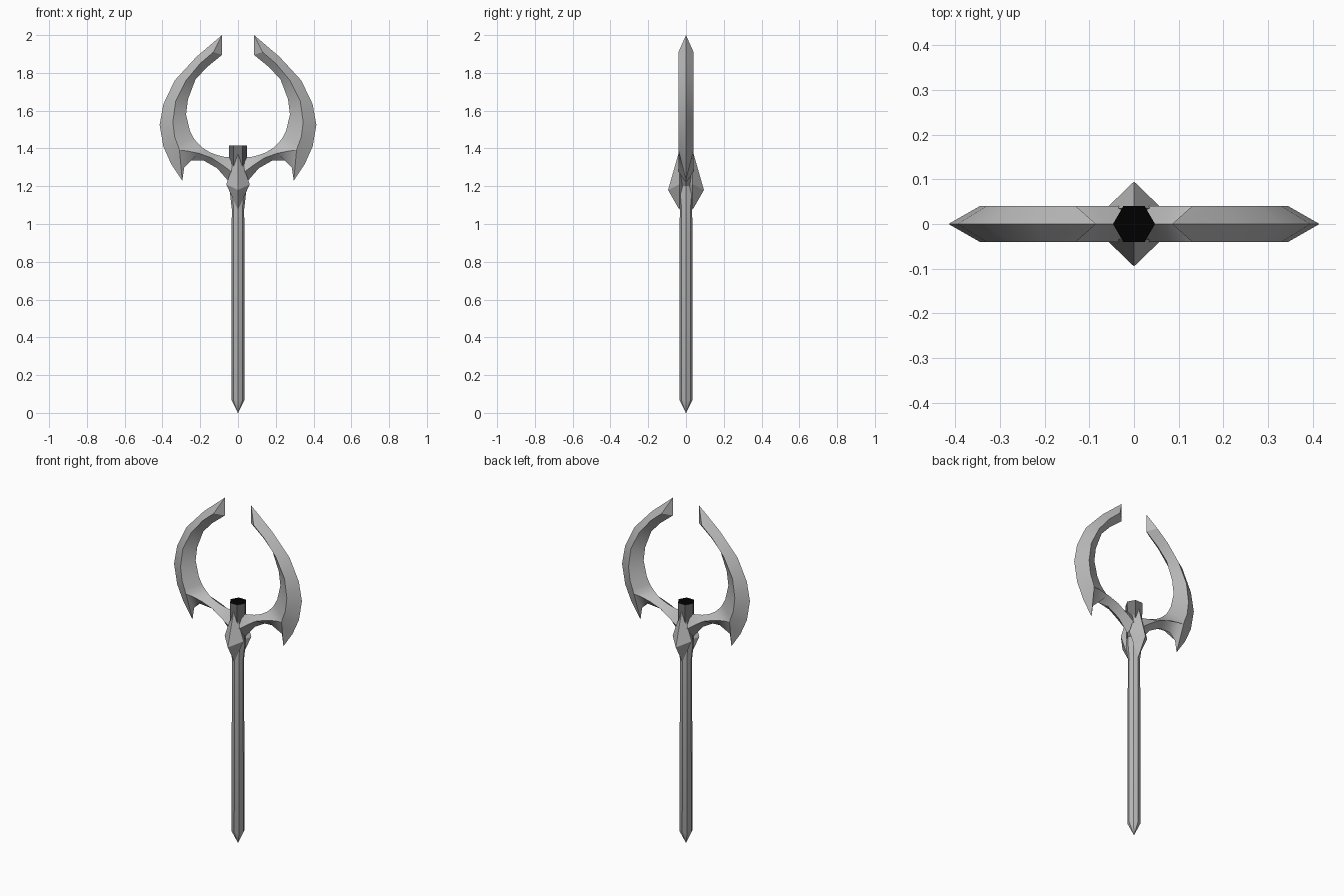
import bpy, bmesh, math
from math import radians

cube = bpy.data.objects.get("Cube")
if cube:
    bpy.data.objects.remove(cube, do_unlink=True)


def make_material(name, value):
    mat = bpy.data.materials.new(name)
    mat.use_nodes = True
    colour = (value, value, value, 1)
    mat.diffuse_color = colour
    mat.node_tree.nodes["Principled BSDF"].inputs["Base Color"].default_value = colour
    return mat


steel = make_material("steel grey", 0.5)
dark_steel = make_material("dark steel", 0.17)
black = make_material("black", 0.0)


def finish(bm, name, mats, angle=25):
    bmesh.ops.remove_doubles(bm, verts=bm.verts, dist=0.0005)
    bmesh.ops.recalc_face_normals(bm, faces=bm.faces)
    mesh = bpy.data.meshes.new(name)
    bm.to_mesh(mesh)
    bm.free()
    obj = bpy.data.objects.new(name, mesh)
    bpy.context.collection.objects.link(obj)
    for mat in mats:
        mesh.materials.append(mat)
    bpy.ops.object.select_all(action='DESELECT')
    obj.select_set(True)
    bpy.context.view_layer.objects.active = obj
    bpy.ops.object.shade_smooth_by_angle(angle=radians(angle))
    return obj


def lathe(name, rings, sides, mats, turn=0.0):
    """Stack of (radius, z) polygon rings with closed ends."""
    bm = bmesh.new()
    loops = []
    for radius, z in rings:
        angles = [turn + math.tau * i / sides for i in range(sides)]
        loops.append([bm.verts.new((radius * math.cos(a), radius * math.sin(a), z)) for a in angles])
    for low, high in zip(loops, loops[1:]):
        for i in range(sides):
            j = (i + 1) % sides
            bm.faces.new((low[i], low[j], high[j], high[i]))
    bm.faces.new(loops[0])
    cap = bm.faces.new(loops[-1])
    cap.material_index = len(mats) - 1
    return finish(bm, name, mats)


# Shaft with a pointed foot and a slight flare at the head
lathe("shaft", [(0.001, 0), (0.035, 0.07), (0.033, 1.08), (0.042, 1.16), (0.042, 1.33)], 8, [steel])
# Hexagonal stub on top, with a black end
lathe("top_stub", [(0.046, 1.2), (0.047, 1.415)], 6, [dark_steel, black])

# Blade stations: sharp outer/lower edge, raised ridge, sharp inner edge (x, z)
stations = [
    ((.085, 2.0), (.13, 1.91), (.085, 1.895)),
    ((.22, 1.885), (.20, 1.85), (.165, 1.83)),
    ((.335, 1.76), (.275, 1.76), (.225, 1.765)),
    ((.395, 1.635), (.33, 1.65), (.265, 1.66)),
    ((.415, 1.525), (.345, 1.54), (.275, 1.58)),
    ((.395, 1.41), (.335, 1.46), (.255, 1.495)),
    ((.355, 1.32), (.318, 1.415), (.235, 1.455)),
    ((.295, 1.23), (.31, 1.39), (.22, 1.435)),
    ((.285, 1.30), (.27, 1.387), (.19, 1.405)),
    ((.25, 1.335), (.21, 1.375), (.15, 1.38)),
    ((.18, 1.335), (.14, 1.35), (.11, 1.365)),
    ((.11, 1.295), (.08, 1.31), (.07, 1.355)),
    ((.045, 1.22), (0, 1.25), (0, 1.35)),
]


def blade(name, side):
    bm = bmesh.new()
    for depth in (-0.04, 0.04):
        rows = []
        for edge, ridge, inner in stations:
            rows.append([bm.verts.new((side * p[0], y, p[1]))
                         for p, y in ((edge, 0), (ridge, depth), (inner, 0))])
        bm.faces.new(rows[0])
        for a, b in zip(rows, rows[1:]):
            for i in (0, 1):
                bm.faces.new((a[i], a[i + 1], b[i + 1], b[i]))
    finish(bm, name, [steel])


blade("left_blade", 1)
blade("right_blade", -1)


# Pointed gem-shaped bosses on the front and back of the head
def boss(name, side):
    bm = bmesh.new()
    base = [bm.verts.new((x, side * 0.035, z))
            for x, z in ((0, 1.39), (.062, 1.21), (0, 1.075), (-.062, 1.21))]
    peaks = [bm.verts.new((0, side * y, 1.18)) for y in (0.095, 0.0)]
    for i in range(4):
        for peak in peaks:
            bm.faces.new((base[i], base[(i + 1) % 4], peak))
    finish(bm, name, [steel], 15)


boss("front_boss", -1)
boss("back_boss", 1)
